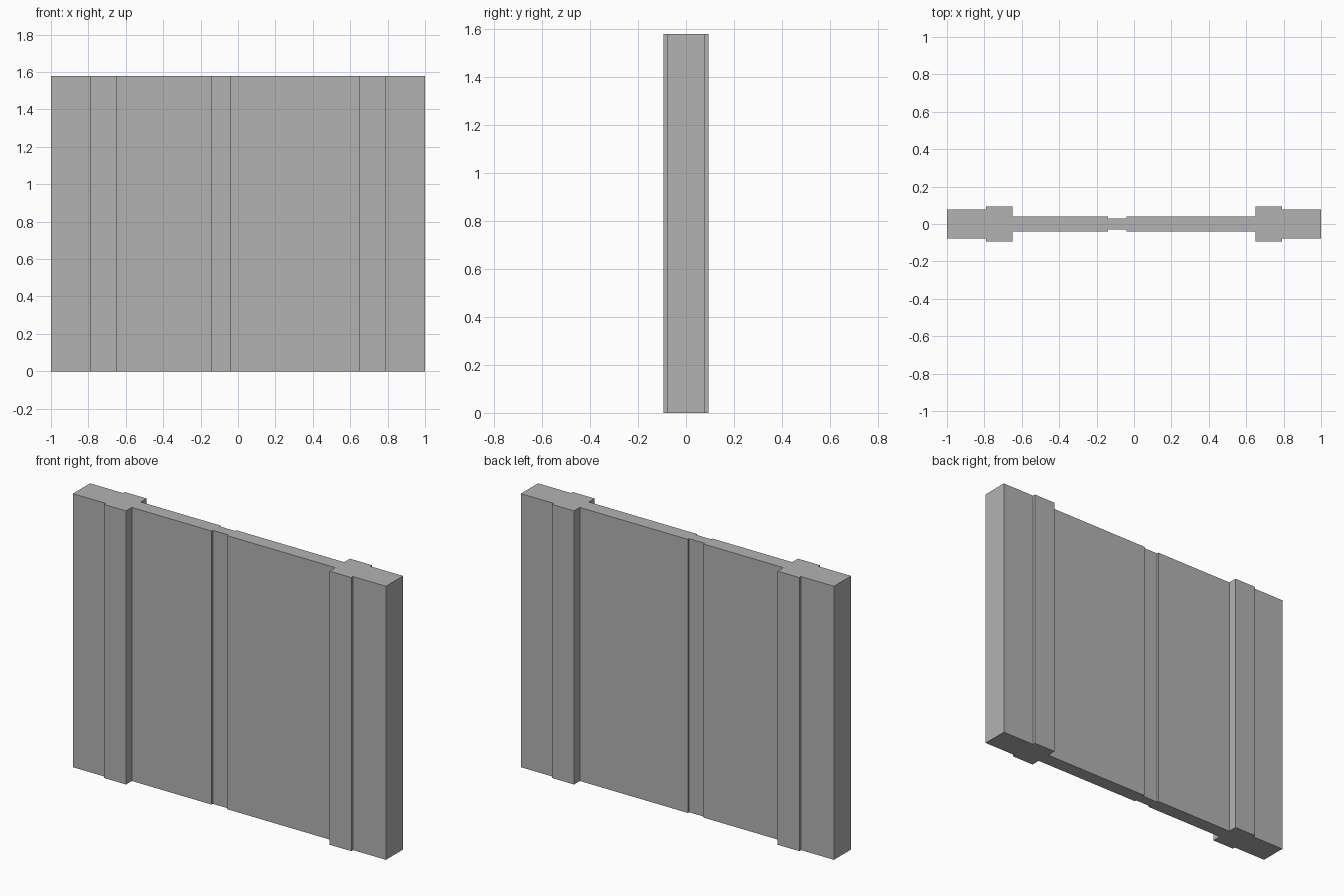
import bpy
import bmesh

cube = bpy.data.objects.get("Cube")
if cube:
    bpy.data.objects.remove(cube, do_unlink=True)

HEIGHT = 1.58

grey = bpy.data.materials.new("plain grey")
grey.use_nodes = True
colour = (0.45, 0.45, 0.45, 1)
grey.diffuse_color = colour
grey.node_tree.nodes["Principled BSDF"].inputs["Base Color"].default_value = colour

# Plan of the wall, left to right: (start x, end x, half thickness)
sections = [
    (-1.0, -0.79, 0.078),    # end block
    (-0.79, -0.65, 0.094),   # pilaster
    (-0.65, -0.14, 0.041),   # panel
    (-0.14, -0.04, 0.03),    # groove
    (-0.04, 0.65, 0.041),    # panel
    (0.65, 0.79, 0.094),     # pilaster
    (0.79, 1.0, 0.078),      # end block
]
front = [(x, -t) for x0, x1, t in sections for x in (x0, x1)]
outline = front + [(x, -y) for x, y in reversed(front)]

# Extrude the plan to full height
bm = bmesh.new()
base = bm.faces.new([bm.verts.new((x, y, 0)) for x, y in outline])
extruded = bmesh.ops.extrude_face_region(bm, geom=[base], use_keep_orig=True)
top = [g for g in extruded["geom"] if isinstance(g, bmesh.types.BMVert)]
bmesh.ops.translate(bm, verts=top, vec=(0, 0, HEIGHT))
bmesh.ops.recalc_face_normals(bm, faces=bm.faces)

mesh = bpy.data.meshes.new("wall_panel")
bm.to_mesh(mesh)
bm.free()
mesh.materials.append(grey)
wall = bpy.data.objects.new("wall_panel", mesh)
bpy.context.collection.objects.link(wall)
